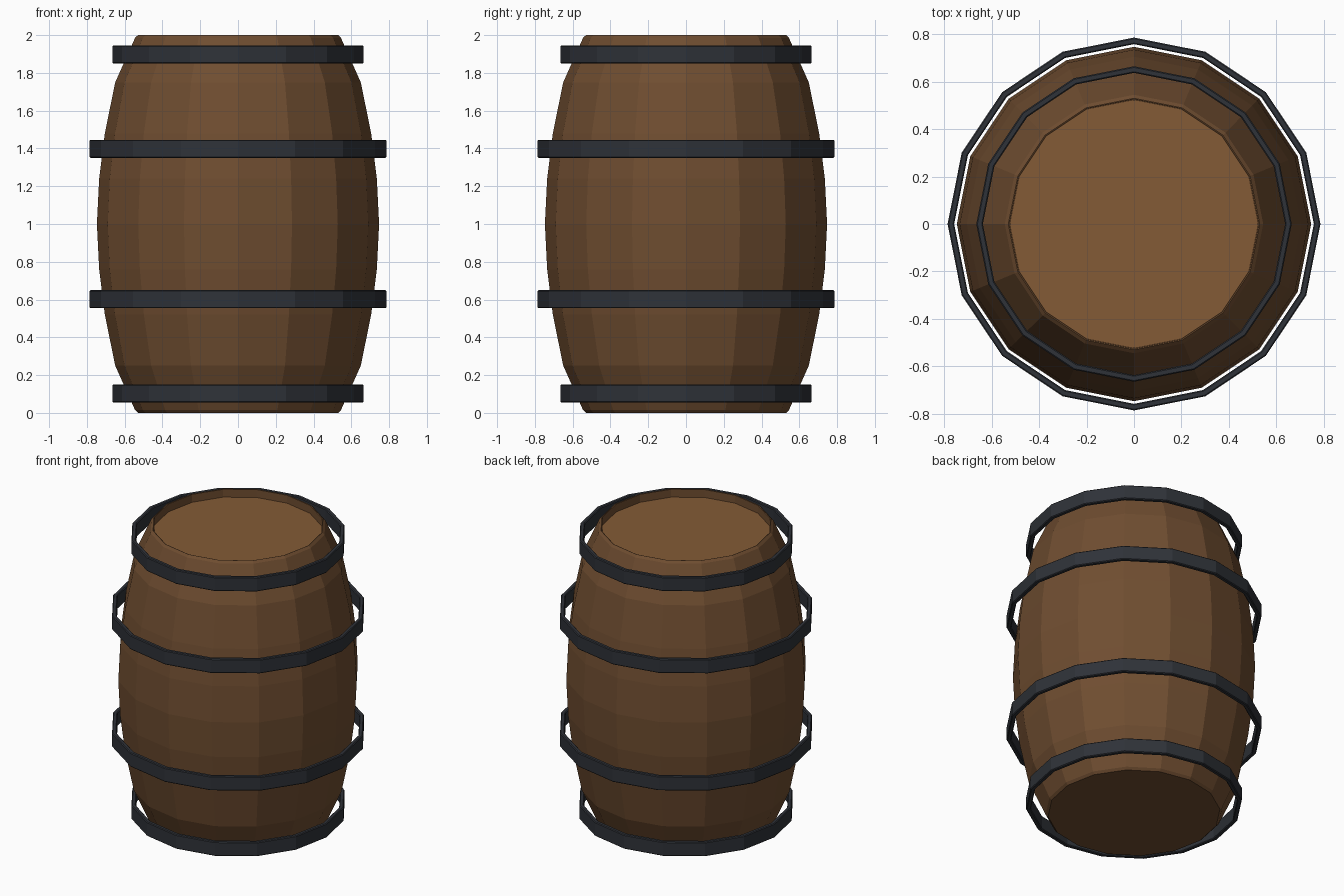
import bpy, bmesh
from math import cos, sin, pi

if "Cube" in bpy.data.objects:
    bpy.data.objects.remove(bpy.data.objects["Cube"])

SIDES = 16


def material(name, rgb):
    m = bpy.data.materials.new(name)
    m.diffuse_color = (*rgb, 1)
    m.use_nodes = True
    m.node_tree.nodes["Principled BSDF"].inputs["Base Color"].default_value = m.diffuse_color
    return m


def lathe(name, profile, mat, closed=False):
    """Spin an (r, z) profile round z; open profiles are capped at both ends."""
    bm = bmesh.new()
    rings = [[bm.verts.new((r * cos(2 * pi * i / SIDES), r * sin(2 * pi * i / SIDES), z))
              for i in range(SIDES)] for r, z in profile]
    pairs = list(zip(rings, rings[1:]))
    if closed:
        pairs.append((rings[-1], rings[0]))
    else:
        bm.faces.new(rings[0])
        bm.faces.new(rings[-1])
    for a, b in pairs:
        for i in range(SIDES):
            j = (i + 1) % SIDES
            bm.faces.new((a[i], a[j], b[j], b[i]))
    bmesh.ops.recalc_face_normals(bm, faces=bm.faces)
    me = bpy.data.meshes.new(name)
    bm.to_mesh(me)
    bm.free()
    me.materials.append(mat)
    ob = bpy.data.objects.new(name, me)
    bpy.context.collection.objects.link(ob)
    return ob


wood = material("wood", (0.16, 0.075, 0.03))
lid_wood = material("lid_wood", (0.23, 0.105, 0.037))
iron = material("iron", (0.028, 0.032, 0.04))

# Bulging body, flat underneath, with a shallow recess at the top
half = [(0.53, 0), (0.545, 0.015), (0.65, 0.25), (0.705, 0.52), (0.735, 0.76)]
body = half + [(0.747, 1.0)] + [(r, 2 - z) for r, z in reversed(half)]
lathe("barrel_body", body + [(0.525, 1.998), (0.525, 1.93)], wood)

# Lid sunk inside the rim
lathe("barrel_lid", [(0.524, 1.92), (0.524, 1.945)], lid_wood)

# Iron hoops standing slightly proud, with tiny chamfers
C = 0.005


def hoop(name, outer, z0, z1):
    inner = outer - 0.028
    lathe(name, [(inner, z0 + C), (inner + C, z0), (outer - C, z0), (outer, z0 + C),
                 (outer, z1 - C), (outer - C, z1), (inner + C, z1), (inner, z1 - C)],
          iron, closed=True)


for label, outer, zc in (("end", 0.665, 0.102), ("middle", 0.786, 0.602)):
    for side, z in (("lower", zc), ("upper", 2 - zc)):
        hoop(f"{side}_{label}_hoop", outer, z - 0.048, z + 0.048)
